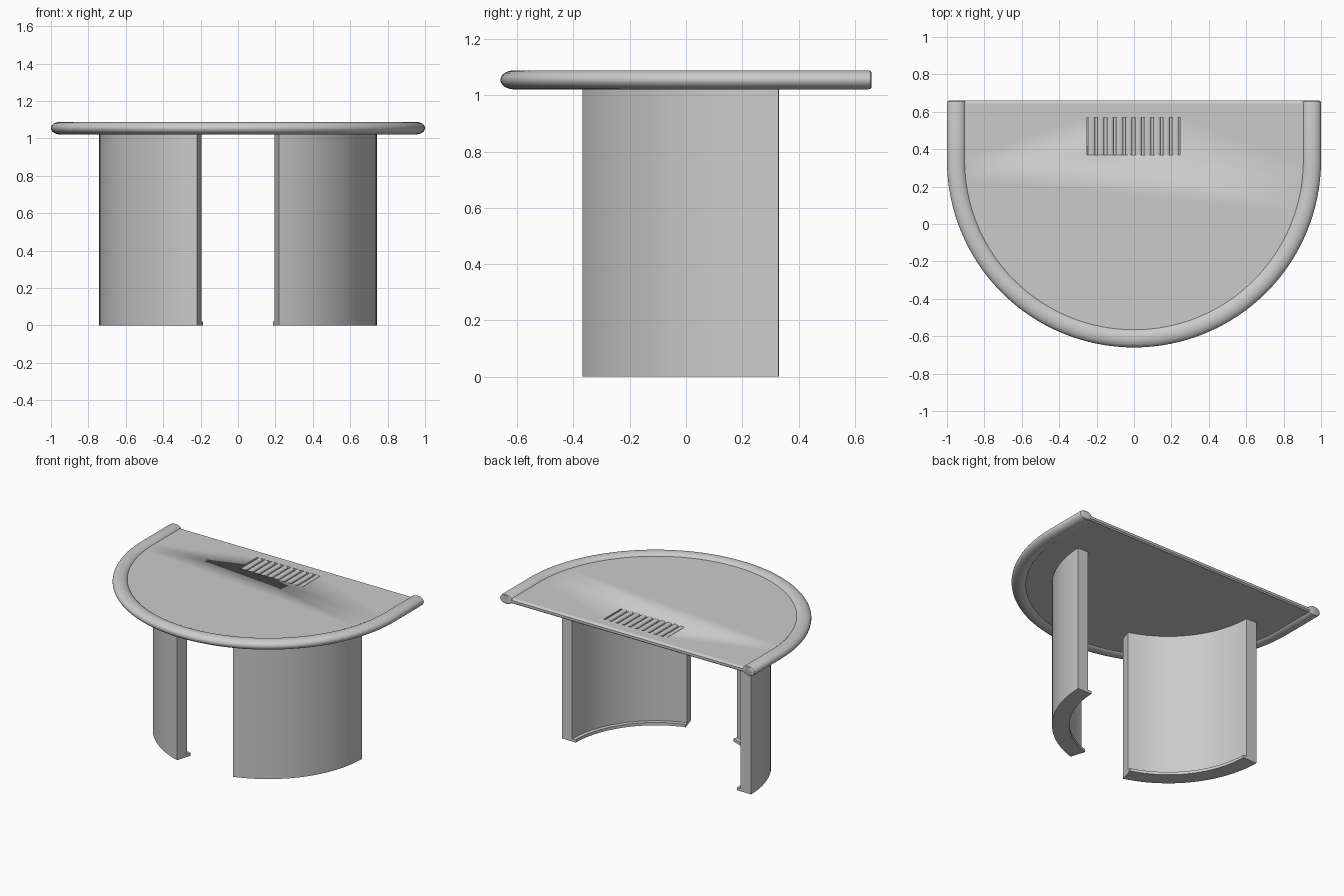
import bpy, bmesh, math
from math import sin, cos, pi, radians

if "Cube" in bpy.data.objects:
    bpy.data.objects.remove(bpy.data.objects["Cube"])

CY = 0.34        # centre of the front arc (y)
BACK = 0.66      # straight back edge (y)


def finish(name, bm, angle=35):
    bmesh.ops.recalc_face_normals(bm, faces=bm.faces)
    me = bpy.data.meshes.new(name)
    bm.to_mesh(me)
    bm.free()
    ob = bpy.data.objects.new(name, me)
    bpy.context.collection.objects.link(ob)
    bpy.ops.object.select_all(action='DESELECT')
    ob.select_set(True)
    bpy.context.view_layer.objects.active = ob
    bpy.ops.object.shade_smooth_by_angle(angle=radians(angle))
    return ob


def loft(bm, rings):
    """Skin closed rings of points and cap both ends."""
    vs = [[bm.verts.new(p) for p in r] for r in rings]
    n = len(vs[0])
    for a, b in zip(vs, vs[1:]):
        for i in range(n):
            j = (i + 1) % n
            bm.faces.new((a[i], a[j], b[j], b[i]))
    bm.faces.new(vs[0])
    bm.faces.new(vs[-1][::-1])


def box(bm, x0, x1, y0, y1, z0, z1):
    ring = lambda z: [(x0, y0, z), (x1, y0, z), (x1, y1, z), (x0, y1, z)]
    loft(bm, [ring(z0), ring(z1)])


# Rim: oval tube swept round the D-shaped edge, with softened ends
R, RX, RZ, ZC = 0.95, 0.05, 0.034, 1.055
path = [(-R, BACK, -1, 0, 0.8), (-R, BACK - 0.004, -1, 0, 0.94), (-R, BACK - 0.014, -1, 0, 1)]
for i in range(65):
    a = pi + pi * i / 64
    path.append((R * cos(a), CY + R * sin(a), cos(a), sin(a), 1))
path += [(-x, y, -nx, ny, s) for x, y, nx, ny, s in path[2::-1]]
rings = []
for x, y, nx, ny, s in path:
    rings.append([(x + nx * RX * s * cos(t), y + ny * RX * s * cos(t), ZC + RZ * s * sin(t))
                  for t in (2 * pi * k / 24 for k in range(24))])
bm = bmesh.new()
loft(bm, rings)
finish("rim", bm)

# Table top panel, chamfered along the back edge
TOP, BOTTOM = 1.07, 1.035


def outline(z, back):
    arc = [(0.94 * cos(a), CY + 0.94 * sin(a), z)
           for a in (pi + pi * i / 64 for i in range(65))]
    return [(-0.94, back, z)] + arc + [(0.94, back, z)]


bm = bmesh.new()
loft(bm, [outline(BOTTOM, BACK - 0.01), outline(BOTTOM + 0.008, BACK),
          outline(TOP - 0.01, BACK), outline(TOP, BACK - 0.015)])
panel = finish("table_top", bm, 25)

# Recess for the vent
bm = bmesh.new()
box(bm, -0.25, 0.245, 0.37, 0.57, TOP - 0.02, TOP + 0.05)
cutter = finish("vent_cutter", bm)
cutter.hide_render = True
cutter.hide_set(True)
mod = panel.modifiers.new("vent_recess", 'BOOLEAN')
mod.operation, mod.solver, mod.object = 'DIFFERENCE', 'EXACT', cutter

# Vent slats: ten bars with rounded tops
bm = bmesh.new()
for i in range(10):
    cx = -0.2275 + 0.05 * i
    prof = [(0.018 * cos(t), 0.009 * sin(t)) for t in (pi * k / 8 for k in range(9))]
    prof = [(0.018, -0.012)] + prof + [(-0.018, -0.012)]
    loft(bm, [[(cx + x, y, TOP - 0.009 + z) for x, z in prof] for y in (0.368, 0.572)])
finish("vent_slats", bm)

# Curved legs with an inner foot lip, mirrored left and right
A0, A1, N = radians(-72.8), radians(-0.8), 24


def curved_wall(bm, r0, r1, z0, z1, side):
    rings = []
    for i in range(N + 1):
        a = A0 + (A1 - A0) * i / N
        rings.append([(side * r * cos(a), CY + r * sin(a), z)
                      for r, z in ((r0, z0), (r1, z0), (r1, z1), (r0, z1))])
    loft(bm, rings)


for side, label in ((-1, "left"), (1, "right")):
    bm = bmesh.new()
    curved_wall(bm, 0.66, 0.742, 0, BOTTOM + 0.005, side)
    finish(label + "_leg", bm)
    bm = bmesh.new()
    curved_wall(bm, 0.632, 0.67, 0, 0.02, side)
    finish(label + "_foot_lip", bm)
